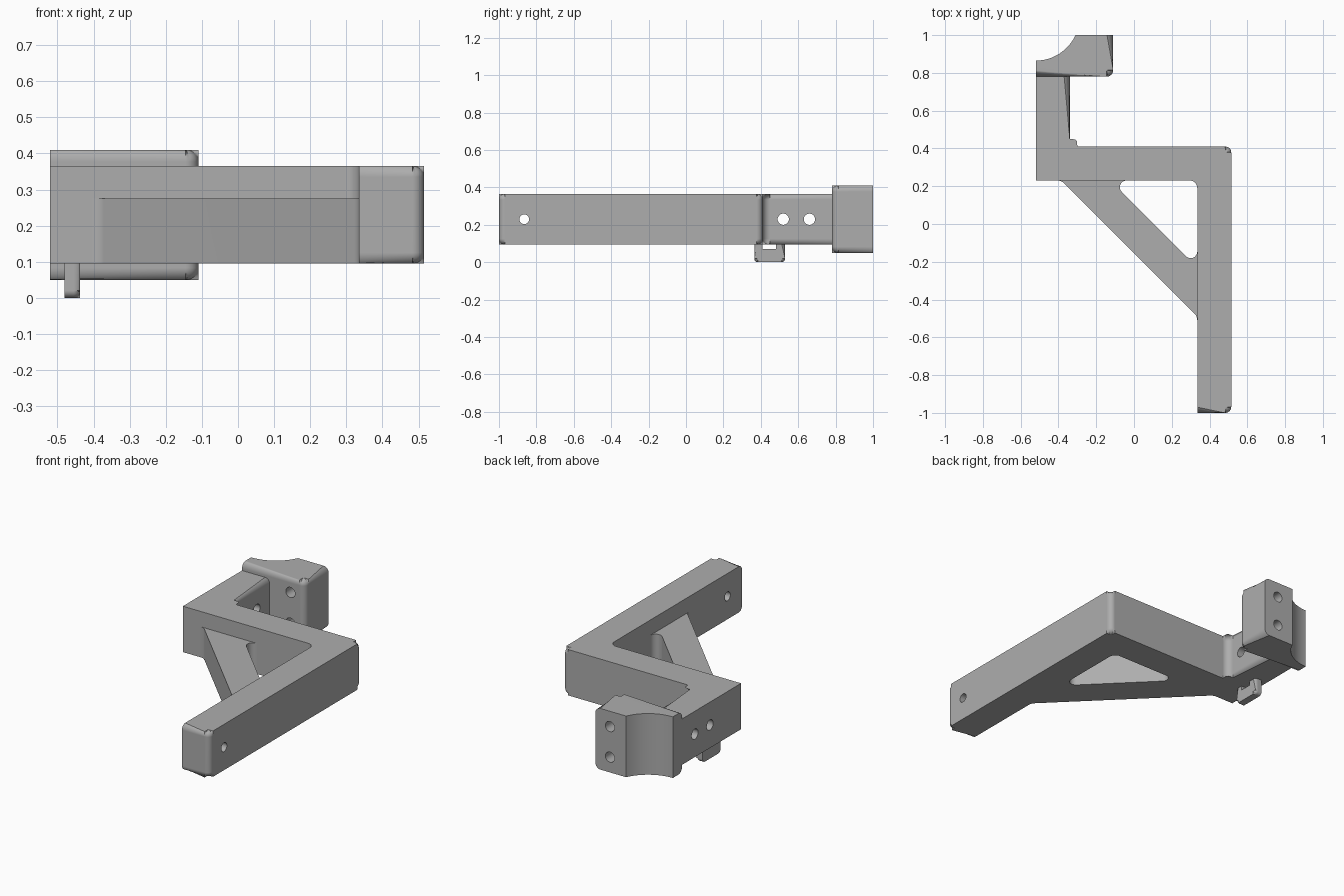
import bpy
import bmesh
from math import cos, sin, radians
from mathutils import Matrix

cube = bpy.data.objects.get("Cube")
if cube:
    bpy.data.objects.remove(cube, do_unlink=True)

GREY = (0.42, 0.42, 0.42, 1)
grey = bpy.data.materials.new("grey plastic")
grey.use_nodes = True
grey.diffuse_color = GREY
grey.node_tree.nodes["Principled BSDF"].inputs["Base Color"].default_value = GREY


def arc(cx, cy, r, start, end, steps=8):
    angles = [radians(start + (end - start) * i / steps) for i in range(steps + 1)]
    return [(cx + r * cos(a), cy + r * sin(a)) for a in angles]


def extrude(name, outline, low, high, rounded=0, radius=0.03, caps=(0, 1), along_x=False):
    """Extrude an outline; round the cap edges of its first `rounded` points."""
    bm = bmesh.new()
    rings = [[bm.verts.new((u, v, w)) for u, v in outline] for w in (low, high)]
    bm.faces.new(rings[0][::-1])
    bm.faces.new(rings[1])
    n = len(outline)
    for i in range(n):
        j = (i + 1) % n
        bm.faces.new((rings[0][i], rings[0][j], rings[1][j], rings[1][i]))
    if rounded:
        edges = [bm.edges.get((rings[c][i], rings[c][i + 1]))
                 for c in caps for i in range(rounded - 1)]
        bmesh.ops.bevel(bm, geom=edges, offset=radius, segments=6,
                        profile=0.5, affect='EDGES', clamp_overlap=False)
    if along_x:
        for v in bm.verts:
            v.co = v.co.zxy
    mesh = bpy.data.meshes.new(name)
    bm.to_mesh(mesh)
    bm.free()
    mesh.materials.append(grey)
    obj = bpy.data.objects.new(name, mesh)
    bpy.context.collection.objects.link(obj)
    return obj


def drill(obj, centre, radius, axis):
    """Cut a round through hole along x or y."""
    bm = bmesh.new()
    bmesh.ops.create_cone(bm, cap_ends=True, segments=32, radius1=radius,
                          radius2=radius, depth=0.5)
    turn = Matrix.Rotation(radians(90), 4, 'Y' if axis == 'x' else 'X')
    bm.transform(Matrix.Translation(centre) @ turn)
    mesh = bpy.data.meshes.new("hole_cutter")
    bm.to_mesh(mesh)
    bm.free()
    mesh.materials.append(grey)
    cutter = bpy.data.objects.new("hole_cutter", mesh)
    cutter.hide_render = True
    bpy.context.collection.objects.link(cutter)
    mod = obj.modifiers.new("hole", 'BOOLEAN')
    mod.operation = 'DIFFERENCE'
    mod.solver = 'EXACT'
    mod.object = cutter
    bpy.context.view_layer.objects.active = obj
    bpy.ops.object.modifier_apply(modifier=mod.name)
    bpy.data.objects.remove(cutter, do_unlink=True)


# Z-shaped arm: long beam, crossbar and rear leg
chain = ([(0.335, -1)] + arc(0.483, -0.968, 0.032, -90, 0)
         + arc(0.483, 0.378, 0.032, 0, 90)
         + arc(-0.30, 0.45, 0.04, 270, 180) + [(-0.34, 0.78)])
inner = [(-0.52, 0.78), (-0.52, 0.23)] + arc(0.295, 0.19, 0.04, 90, 0)
arm = extrude("bracket_arm", chain + inner, 0.095, 0.365, len(chain))
drill(arm, (0.425, -0.865, 0.23), 0.026, 'x')
for y in (0.52, 0.66):
    drill(arm, (-0.43, y, 0.23), 0.03, 'x')

# Diagonal brace with filleted ends
band = (arc(-0.04, 0.195, 0.035, 90, 225) + arc(0.30, -0.146, 0.035, 225, 360)
        + arc(0.285, -0.51, 0.05, 0, 45) + arc(-0.405, 0.18, 0.05, 45, 90))
brace = extrude("diagonal_brace", band[::-1], 0.095, 0.275)

# Half clamp with a curved seat
outer = [(-0.52, 0.78)] + arc(-0.145, 0.815, 0.035, -90, 0) + [(-0.11, 1)]
seat = arc(-0.52, 1.096, 0.231, -24.6, -90, 16)
clamp = extrude("clamp_block", outer + seat, 0.05, 0.41, len(outer), 0.033)
for z in (0.14, 0.32):
    drill(clamp, (-0.205, 0.9, z), 0.03, 'y')

# Small slotted hook under the rear leg
rim = ([(0.365, 0.095)] + arc(0.385, 0.02, 0.02, 180, 270)
       + arc(0.51, 0.02, 0.02, 270, 360) + [(0.53, 0.095)])
slot = [(0.48, 0.095), (0.48, 0.07), (0.41, 0.07), (0.41, 0.095)]
hook = extrude("cable_hook", rim + slot, -0.48, -0.437, len(rim), 0.018,
               caps=(1,), along_x=True)

# Smooth the rounded edges, keep the flats flat
for obj in (arm, brace, clamp, hook):
    bpy.ops.object.select_all(action='DESELECT')
    obj.select_set(True)
    bpy.context.view_layer.objects.active = obj
    bpy.ops.object.shade_smooth_by_angle(angle=radians(30))
    mod = obj.modifiers.new("flat_faces", 'WEIGHTED_NORMAL')
    mod.keep_sharp = True
